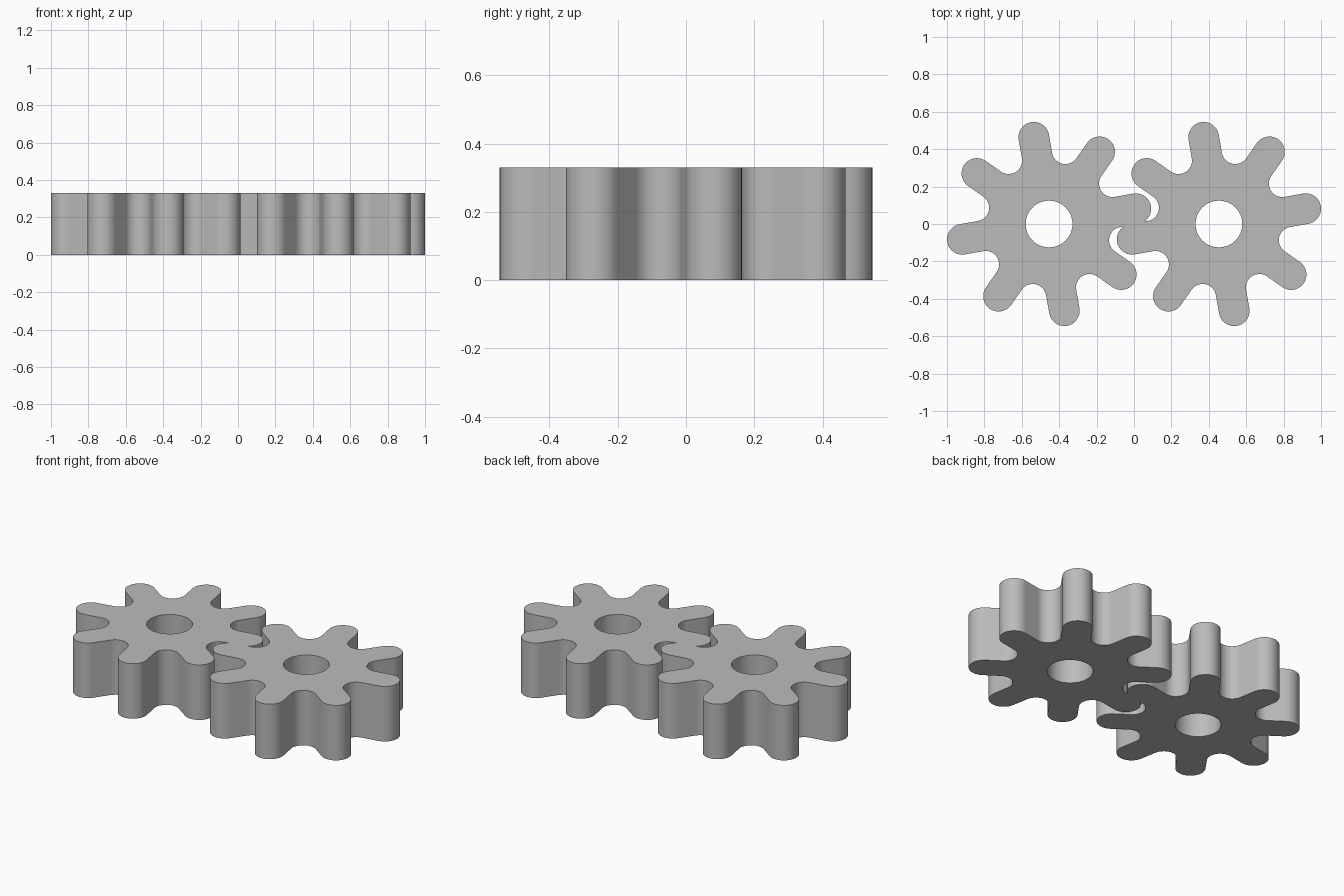
import bpy, bmesh
from math import cos, sin, radians, pi

if "Cube" in bpy.data.objects:
    bpy.data.objects.remove(bpy.data.objects["Cube"], do_unlink=True)

TEETH = 8
PITCH = 2 * pi / TEETH
PHASE = radians(10)        # direction of the first tooth
HEIGHT = 0.33
TIP_DIST, TIP_R = 0.471, 0.082     # round tooth ends
ROOT_DIST = 0.402                  # hollows between teeth
ROOT_R = ROOT_DIST * sin(PITCH / 2) - TIP_R
BORE_R = 0.125
SPACING = 0.454            # gear centre to the middle

# Single grey material
grey = bpy.data.materials.new("grey")
grey.use_nodes = True
colour = (0.5, 0.5, 0.5, 1)
grey.diffuse_color = colour
grey.node_tree.nodes["Principled BSDF"].inputs["Base Color"].default_value = colour


def arc(dist, direction, radius, start, end, steps):
    """Arc about a centre given in polar form."""
    cx, cy = dist * cos(direction), dist * sin(direction)
    angles = [start + (end - start) * i / steps for i in range(steps + 1)]
    return [(cx + radius * cos(t), cy + radius * sin(t)) for t in angles]


def gear_outline():
    pts = []
    for k in range(TEETH):
        a = PHASE + k * PITCH
        pts += arc(TIP_DIST, a, TIP_R, a - pi / 2, a + pi / 2, 18)
        # hollow is tangent to this tooth and the next one
        pts += arc(ROOT_DIST, a + PITCH / 2, ROOT_R,
                   a - pi / 2, a + PITCH - 3 * pi / 2, 14)
    return pts


def add_loop(bm, pts):
    verts = [bm.verts.new((x, y, 0)) for x, y in pts]
    return [bm.edges.new((v, verts[i - 1])) for i, v in enumerate(verts)]


def make_gear(name, x):
    bm = bmesh.new()
    bore = arc(0, 0, BORE_R, 0, 2 * pi, 48)[:-1]
    edges = add_loop(bm, gear_outline()) + add_loop(bm, bore)
    bmesh.ops.triangle_fill(bm, edges=edges, use_beauty=True)
    # Raise the flat profile into a solid
    solid = bmesh.ops.extrude_face_region(bm, geom=bm.faces[:], use_keep_orig=True)
    top = [g for g in solid["geom"] if isinstance(g, bmesh.types.BMVert)]
    bmesh.ops.translate(bm, verts=top, vec=(0, 0, HEIGHT))
    bmesh.ops.recalc_face_normals(bm, faces=bm.faces[:])
    mesh = bpy.data.meshes.new(name)
    bm.to_mesh(mesh)
    bm.free()
    mesh.materials.append(grey)
    obj = bpy.data.objects.new(name, mesh)
    obj.location.x = x
    bpy.context.collection.objects.link(obj)
    bpy.ops.object.select_all(action="DESELECT")
    obj.select_set(True)
    bpy.context.view_layer.objects.active = obj
    bpy.ops.object.shade_smooth_by_angle(angle=radians(30))


make_gear("right_gear", -SPACING)
make_gear("left_gear", SPACING)
